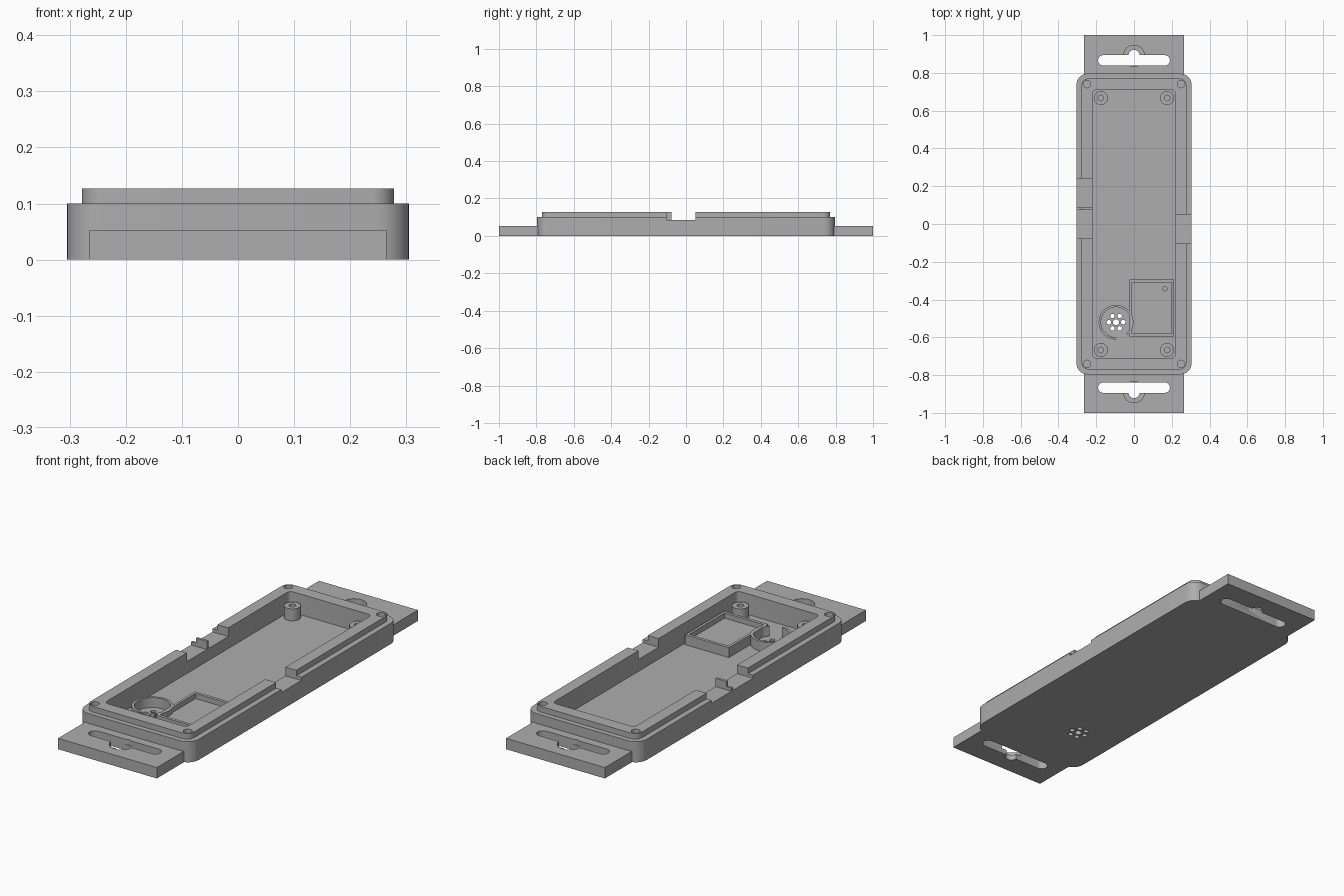
import bpy, bmesh, math

old = bpy.data.objects.get("Cube")
if old:
    bpy.data.objects.remove(old)

grey = bpy.data.materials.new("plain grey")
grey.use_nodes = True
colour = (0.42, 0.42, 0.42, 1)
grey.diffuse_color = colour
grey.node_tree.nodes["Principled BSDF"].inputs["Base Color"].default_value = colour


def rounded(cx, cy, hx, hy, r=0.0, steps=8):
    """Outline of a rounded rectangle; a full radius gives a slot or circle."""
    if r <= 0:
        return [(cx + hx, cy + hy), (cx - hx, cy + hy), (cx - hx, cy - hy), (cx + hx, cy - hy)]
    pts = []
    for q, (sx, sy) in enumerate([(1, 1), (-1, 1), (-1, -1), (1, -1)]):
        for i in range(steps + 1):
            a = (q + i / steps) * math.pi / 2
            p = (cx + sx * (hx - r) + r * math.cos(a), cy + sy * (hy - r) + r * math.sin(a))
            if not pts or math.dist(p, pts[-1]) > 1e-5:
                pts.append(p)
    if math.dist(pts[0], pts[-1]) < 1e-5:
        pts.pop()
    return pts


def circle(cx, cy, r, steps=8):
    return rounded(cx, cy, r, r, r, steps)


def prism(name, outline, z0, z1):
    bm = bmesh.new()
    face = bm.faces.new([bm.verts.new((x, y, z0)) for x, y in outline])
    top = bmesh.ops.extrude_face_region(bm, geom=[face])["geom"]
    bmesh.ops.translate(bm, vec=(0, 0, z1 - z0),
                        verts=[v for v in top if isinstance(v, bmesh.types.BMVert)])
    bmesh.ops.recalc_face_normals(bm, faces=bm.faces)
    mesh = bpy.data.meshes.new(name)
    bm.to_mesh(mesh)
    bm.free()
    mesh.materials.append(grey)
    obj = bpy.data.objects.new(name, mesh)
    bpy.context.collection.objects.link(obj)
    return obj


def combine(target, operation, outline, z0, z1):
    tool = prism("cutter", outline, z0, z1)
    mod = target.modifiers.new(operation, "BOOLEAN")
    mod.operation, mod.object, mod.solver = operation, tool, "EXACT"
    bpy.context.view_layer.objects.active = target
    bpy.ops.object.modifier_apply(modifier=mod.name)
    bpy.data.objects.remove(tool)


def cut(target, outline, z0, z1):
    combine(target, "DIFFERENCE", outline, z0, z1)


FLOOR, TAB, RIM, TOP, NOTCH, FRAME = 0.027, 0.053, 0.10, 0.127, 0.085, 0.075
SINK = FLOOR - 0.01
CORNERS = [(sx, sy) for sx in (-1, 1) for sy in (-1, 1)]

# Tray: rounded base with a stepped lip, hollowed out
tray = prism("tray", rounded(0, 0, 0.305, 0.796, 0.06), 0, RIM)
combine(tray, "UNION", rounded(0, 0, 0.278, 0.771, 0.04), 0.05, TOP)
cut(tray, rounded(0, 0, 0.22, 0.71, 0.02, 4), FLOOR, 0.2)

# Cable notches in the two long walls
cut(tray, rounded(0.3, -0.027, 0.09, 0.077), NOTCH, 0.2)
cut(tray, rounded(-0.3, 0.081, 0.09, 0.159), NOTCH, 0.2)

# Lid screw holes in the corners
for sx, sy in CORNERS:
    cut(tray, circle(sx * 0.249, sy * 0.741, 0.02, 5), 0.05, 0.2)

# Sound holes through the floor
RX, RY = -0.095, -0.52
cut(tray, circle(RX, RY, 0.016, 4), -0.1, 0.06)
for i in range(6):
    a = i * math.pi / 3
    cut(tray, circle(RX + 0.038 * math.cos(a), RY + 0.038 * math.sin(a), 0.012, 4), -0.1, 0.06)

# Mounting tabs with slotted keyholes
for side, name in ((-1, "front_tab"), (1, "back_tab")):
    tab = prism(name, rounded(0, side * 0.895, 0.265, 0.105), 0, TAB)
    cut(tab, circle(0, side * 0.89, 0.056), TAB / 2, 0.1)
    cut(tab, rounded(0, side * 0.866, 0.19, 0.028, 0.028), -0.1, 0.1)
    cut(tab, circle(0, side * 0.892, 0.03), -0.1, 0.1)

# Circuit board standoffs
for sx, sy in CORNERS:
    boss = prism("standoff", circle(sx * 0.175, sy * 0.667, 0.037), SINK, 0.085)
    cut(boss, circle(sx * 0.175, sy * 0.667, 0.015, 5), 0.04, 0.2)

# Square sensor holder with a shallow pocket and a pin hole
holder = prism("sensor_holder", rounded(0.094, -0.445, 0.118, 0.15), SINK, FRAME)
cut(holder, rounded(0.094, -0.445, 0.105, 0.135), 0.05, 0.2)
cut(holder, circle(0.164, -0.342, 0.012, 4), 0.035, 0.2)

# Open ring around the sound holes
arc = [math.radians(-48 + 318 * i / 40) for i in range(41)]
outline = [(RX + 0.092 * math.cos(a), RY + 0.092 * math.sin(a)) for a in arc]
outline += [(RX + 0.08 * math.cos(a), RY + 0.08 * math.sin(a)) for a in reversed(arc)]
prism("sound_ring", outline, SINK, FRAME)

# Cable divider standing in the wide notch
prism("divider_base", rounded(-0.2625, 0.081, 0.0425, 0.006), NOTCH - 0.01, RIM)
prism("divider_fin", rounded(-0.249, 0.081, 0.029, 0.006), NOTCH - 0.01, TOP - 0.002)

# Smooth the curved walls, keep the edges crisp
bpy.ops.object.select_all(action="DESELECT")
for obj in bpy.context.collection.objects:
    if obj.type == "MESH":
        obj.select_set(True)
        bpy.context.view_layer.objects.active = obj
bpy.ops.object.shade_smooth_by_angle(angle=math.radians(30))
